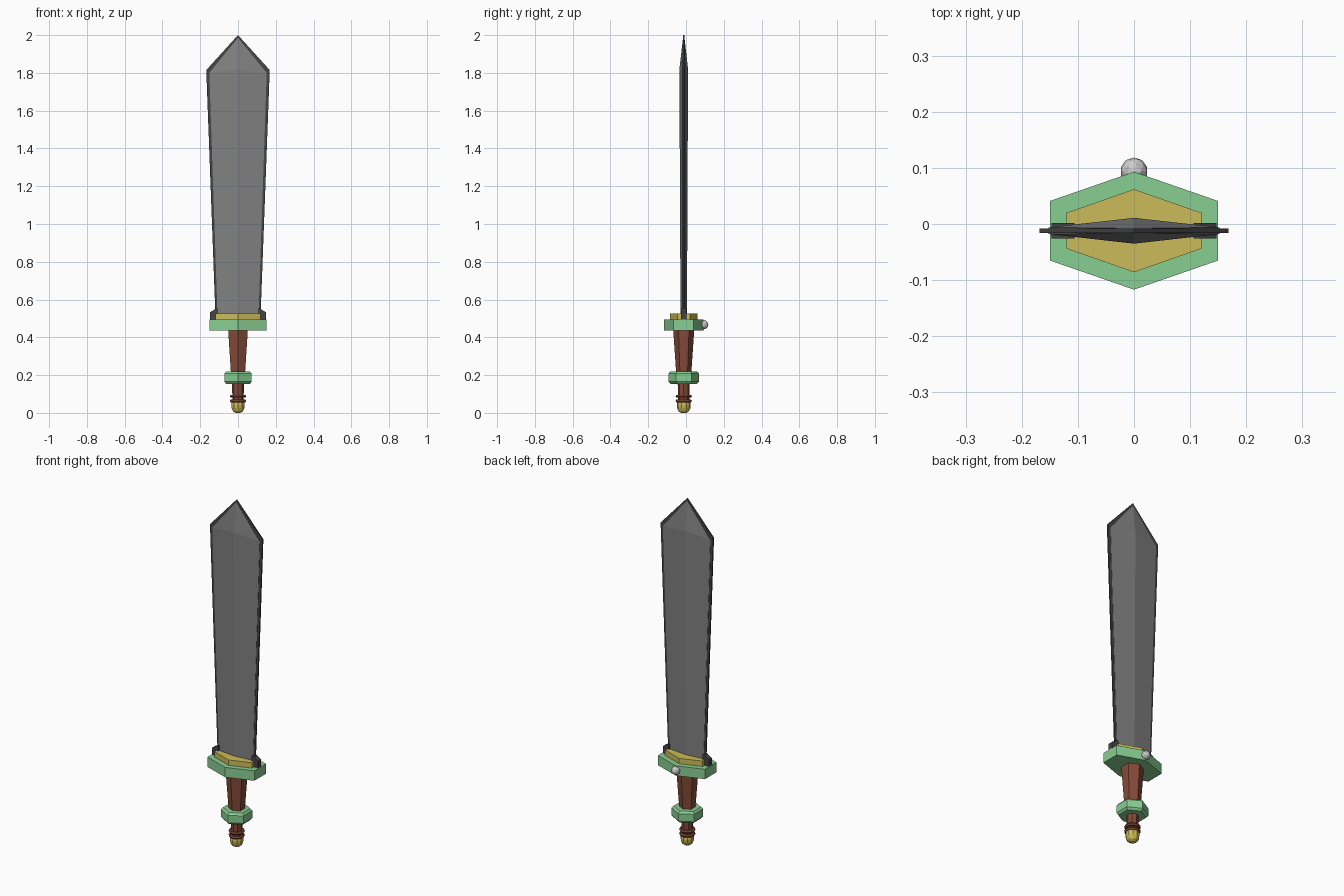
import bpy, math
from mathutils import Vector

if "Cube" in bpy.data.objects:
    bpy.data.objects.remove(bpy.data.objects["Cube"])

CY = -0.012  # depth axis of the sword


def material(name, rgb):
    m = bpy.data.materials.new(name)
    m.diffuse_color = (*rgb, 1)
    m.use_nodes = True
    m.node_tree.nodes["Principled BSDF"].inputs["Base Color"].default_value = m.diffuse_color
    return m


STEEL = material("steel", (0.22, 0.22, 0.22))
DARK = material("dark_steel", (0.06, 0.06, 0.06))
GREEN = material("green", (0.25, 0.62, 0.29))
GOLD = material("gold", (0.6, 0.5, 0.1))
BROWN = material("brown", (0.24, 0.07, 0.04))


def loft(name, rings, mat=None):
    """Solid through a stack of rings that share a point count."""
    n = len(rings[0])
    verts = [Vector(p) + Vector((0, CY, 0)) for r in rings for p in r]
    faces = [(k * n + i, k * n + (i + 1) % n, (k + 1) * n + (i + 1) % n, (k + 1) * n + i)
             for k in range(len(rings) - 1) for i in range(n)]
    faces += [tuple(reversed(range(n))), tuple(range(len(verts) - n, len(verts)))]
    mesh = bpy.data.meshes.new(name)
    mesh.from_pydata(verts, [], faces)
    ob = bpy.data.objects.new(name, mesh)
    bpy.context.collection.objects.link(ob)
    if mat:
        mesh.materials.append(mat)
    return ob


def slab(name, outline, half, mat):
    """Extrude an x/z outline through the depth."""
    return loft(name, [[(x, y, z) for x, z in outline] for y in (half, -half)], mat)


def turned(name, profile, sides, mat, sx=1.0):
    """Faceted lathe of (radius, z) points, one corner facing front."""
    a = [math.tau * i / sides - math.pi / 2 for i in range(sides)]
    return loft(name, [[(sx * r * math.cos(t), r * math.sin(t), z) for t in a]
                       for r, z in profile], mat)


def hex_plate(name, w, ymid, yend, z0, z1, mat):
    pts = [(w, -yend), (w, yend), (0, ymid), (-w, yend), (-w, -yend), (0, -ymid)]
    return loft(name, [[(x, y, z) for x, y in pts] for z in (z0, z1)], mat)


# Blade core: ridged cross-section tapering to the tip
def blade_ring(w, ridge, edge, z, z_edge):
    return [(0, -ridge, z), (w, -edge, z_edge), (w, edge, z_edge),
            (0, ridge, z), (-w, edge, z_edge), (-w, -edge, z_edge)]


loft("blade", [blade_ring(0.108, 0.017, 0.006, 0.50, 0.50),
               blade_ring(0.152, 0.023, 0.006, 1.82, 1.80),
               blade_ring(0.001, 0.004, 0.004, 1.985, 1.985)], STEEL)

# Sharpened rim around the blade
outer = [(0.119, 0.50), (0.168, 1.815), (0, 2.0), (-0.168, 1.815), (-0.119, 0.50)]
inner = [(-0.106, 0.50), (-0.150, 1.80), (0, 1.98), (0.150, 1.80), (0.106, 0.50)]
slab("blade_edge", outer + inner, 0.004, DARK)

# Heel blocks where the blade meets the guard
for s, side in ((-1, "left"), (1, "right")):
    slab("blade_heel_" + side,
         [(s * x, z) for x, z in ((0.106, 0.49), (0.147, 0.49), (0.147, 0.533), (0.116, 0.553), (0.106, 0.553))][::s],
         0.014, DARK)

# Guard and collar
hex_plate("guard", 0.15, 0.105, 0.053, 0.437, 0.494, GREEN)
hex_plate("collar", 0.12, 0.074, 0.032, 0.494, 0.525, GOLD)

# Grip, ring and neck
turned("grip", [(0.04, 0.21), (0.053, 0.40), (0.055, 0.44)], 6, BROWN, 1.08)
turned("grip_ring", [(0.07, 0.153), (0.081, 0.165), (0.081, 0.208), (0.07, 0.22)], 6, GREEN, 1.03)
turned("neck", [(0.029, 0.055), (0.032, 0.16)], 8, BROWN)

# Pommel with two bands
turned("pommel", [(0.014, 0), (0.027, 0.008), (0.035, 0.025), (0.037, 0.042), (0.034, 0.06)], 10, GOLD)
for i, z in enumerate((0.064, 0.088)):
    bpy.ops.mesh.primitive_torus_add(location=(0, CY, z), major_radius=0.034, minor_radius=0.009,
                                     major_segments=12, minor_segments=6)
    bpy.context.object.name = f"pommel_band_{i + 1}"
    bpy.context.object.data.materials.append(BROWN)

# Round stud on the back of the guard
bpy.ops.mesh.primitive_ico_sphere_add(subdivisions=2, radius=0.0245, location=(0, 0.094, 0.467))
bpy.context.object.name = "guard_stud"

# Consistent outward normals
for ob in list(bpy.context.scene.objects):
    bpy.context.view_layer.objects.active = ob
    bpy.ops.object.mode_set(mode='EDIT')
    bpy.ops.mesh.select_all(action='SELECT')
    bpy.ops.mesh.normals_make_consistent(inside=False)
    bpy.ops.object.mode_set(mode='OBJECT')
